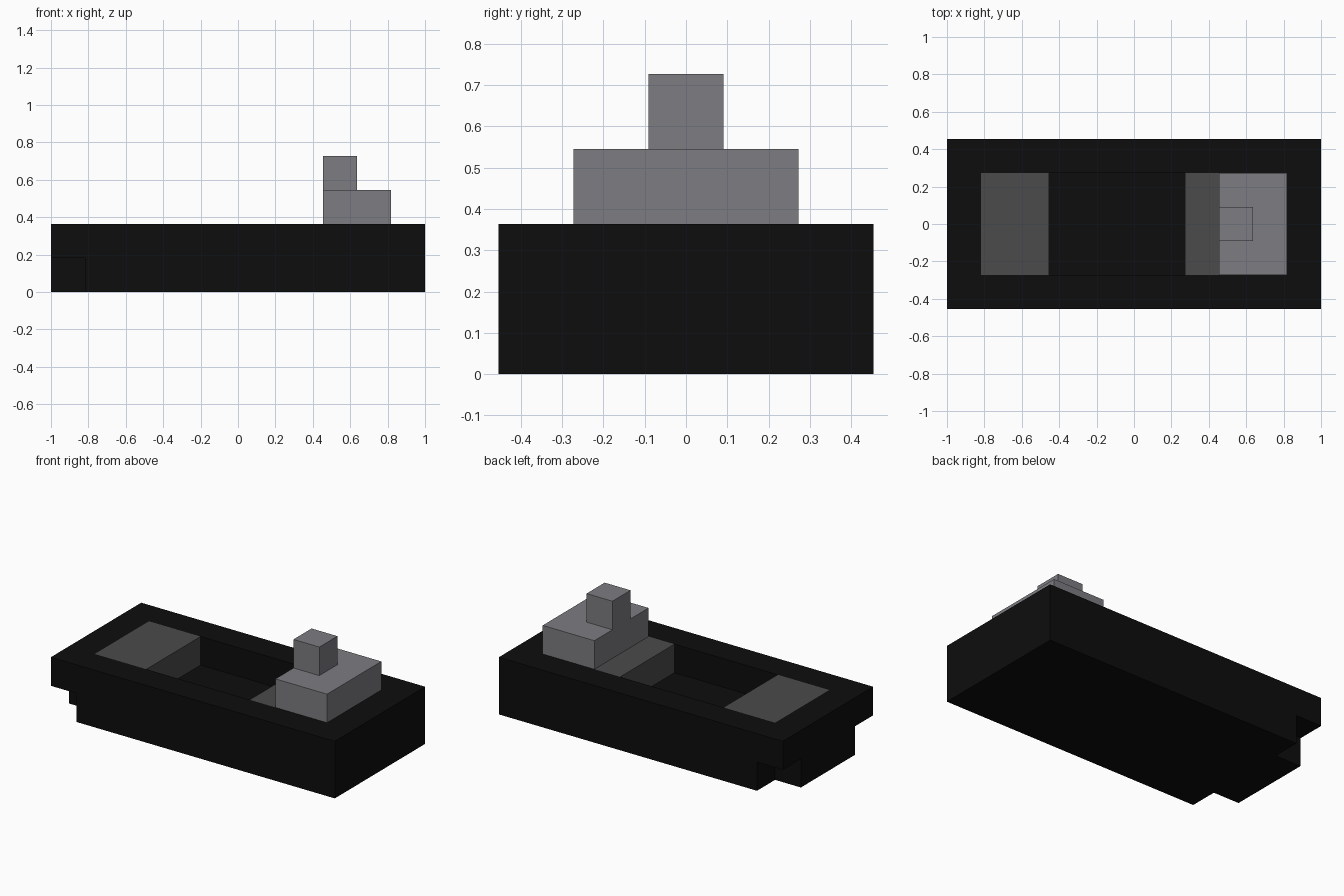
import bpy

if "Cube" in bpy.data.objects:
    bpy.data.objects.remove(bpy.data.objects["Cube"])

U = 1 / 11  # model grid: 22 x 10 x 8 units


def material(name, rgb):
    m = bpy.data.materials.new(name)
    m.diffuse_color = (*rgb, 1)
    m.use_nodes = True
    m.node_tree.nodes["Principled BSDF"].inputs["Base Color"].default_value = m.diffuse_color
    return m


black = material("black plastic", (0.004, 0.004, 0.004))
dark_gray = material("dark gray", (0.07, 0.07, 0.07))
gray = material("mid gray", (0.205, 0.2, 0.22))


def box(name, x, y, z, mat):
    """Box from (min, max) ranges given in grid units."""
    size = [(b - a) * U for a, b in (x, y, z)]
    centre = [(a + b) / 2 * U for a, b in (x, y, z)]
    bpy.ops.mesh.primitive_cube_add(size=1, location=centre)
    ob = bpy.context.object
    ob.name = name
    ob.scale = size
    bpy.ops.object.transform_apply(location=True, rotation=False, scale=True)
    ob.data.materials.append(mat)
    return ob


def cut(target, x, y, z):
    """Subtract a box from the target and remove the cutter."""
    cutter = box("cutter", x, y, z, black)
    cutter.hide_render = True
    mod = target.modifiers.new("cut", 'BOOLEAN')
    mod.operation = 'DIFFERENCE'
    mod.solver = 'EXACT'
    mod.object = cutter
    bpy.context.view_layer.objects.active = target
    bpy.ops.object.modifier_apply(modifier=mod.name)
    bpy.data.objects.remove(cutter)


# Base with a long slot on top and two notched lower corners at the left end
base = box("base", (-11, 11), (-5, 5), (0, 4), black)
cut(base, (-9, 9), (-3, 3), (2, 5))
for side in (-1, 1):
    cut(base, (-12, -9), tuple(sorted((3 * side, 6 * side))), (-1, 2))

# Flush gray inserts at both ends of the slot, leaving the pit between them
box("left_insert", (-9, -5), (-3, 3), (2, 4), dark_gray)
box("right_insert", (3, 9), (-3, 3), (2, 4), dark_gray)

# Raised slider and its knob
box("slider", (5, 9), (-3, 3), (4, 6), gray)
box("knob", (5, 7), (-1, 1), (6, 8), gray)
